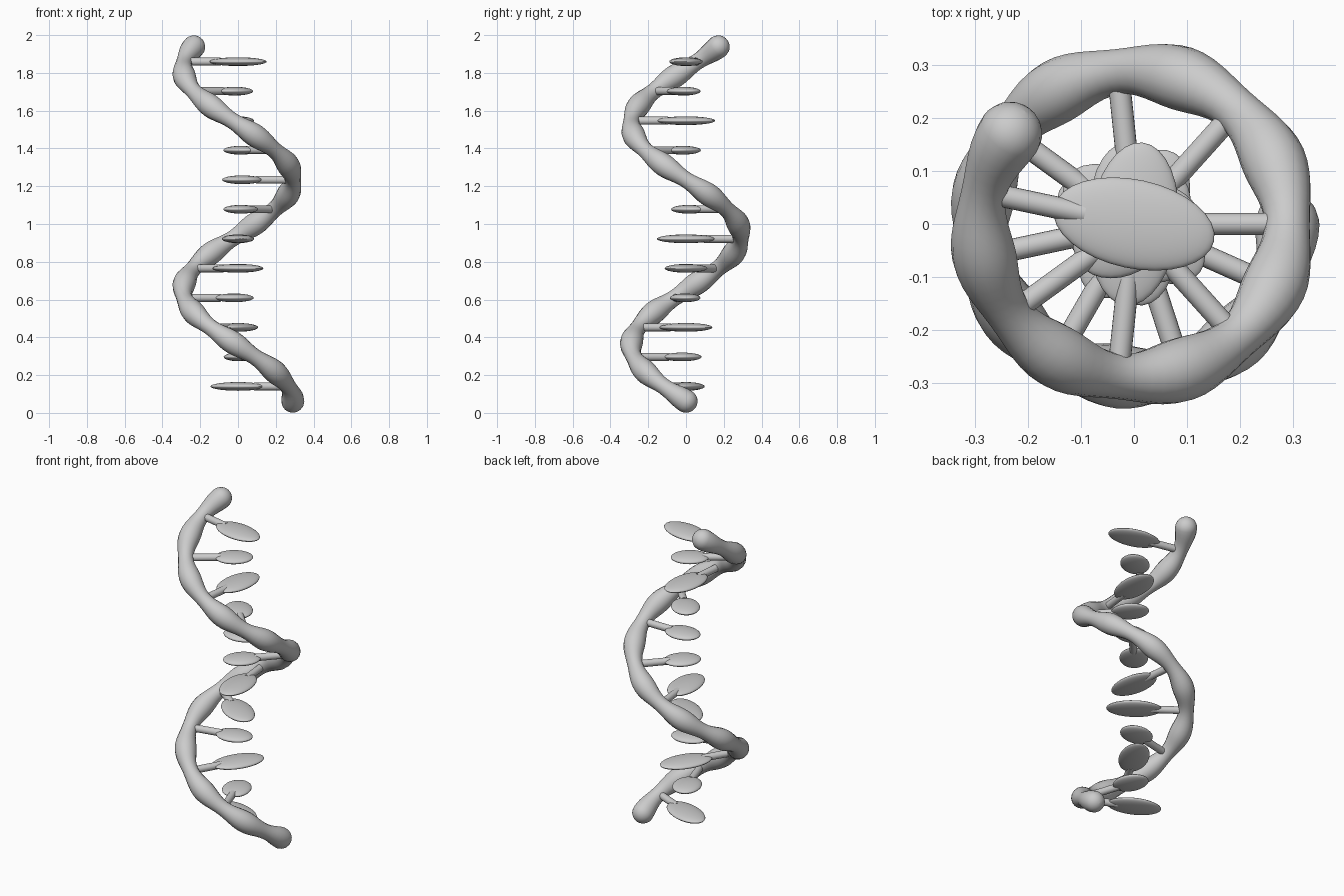
import bpy
from math import radians, cos, sin, pi, sqrt
from mathutils import Vector, Matrix

if "Cube" in bpy.data.objects:
    bpy.data.objects.remove(bpy.data.objects["Cube"])

STEP, COUNT = 48, 12          # degrees per unit, number of units
R, Z0, RISE = 0.29, 0.062, 0.1563
LONG = {0, 2, 4, 5, 9, 11}    # units carrying the long plate


def helix(t):
    a = radians(-STEP * t)
    return Vector((R * cos(a), R * sin(a), Z0 + RISE * t))


def smooth(obj):
    for p in obj.data.polygons:
        p.use_smooth = True


# Backbone: helical tube, thick between the rungs, thin at each rung, round ends
SUB = 12
pts = []
for i in range(COUNT * SUB + 1):
    t = i / SUB
    pts.append((helix(t), 0.052 + 0.009 * cos(2 * pi * t)))


def cap(end, inner):
    p, r = end
    d = (p - inner[0]).normalized()
    return [(p + d * r * sin(k * pi / 16), max(r * cos(k * pi / 16), 0.0005)) for k in range(1, 9)]


pts = cap(pts[0], pts[1])[::-1] + pts + cap(pts[-1], pts[-2])
curve = bpy.data.curves.new("backbone", 'CURVE')
curve.dimensions = '3D'
curve.bevel_depth = 1.0
curve.bevel_resolution = 6
curve.use_fill_caps = True
spline = curve.splines.new('POLY')
spline.points.add(len(pts) - 1)
for sp, (p, r) in zip(spline.points, pts):
    sp.co = (*p, 1)
    sp.radius = r
spline.use_smooth = True
backbone = bpy.data.objects.new("backbone", curve)
bpy.context.collection.objects.link(backbone)
bpy.context.view_layer.objects.active = backbone
backbone.select_set(True)
bpy.ops.object.convert(target='MESH')
smooth(bpy.context.object)

# Rungs: a radial peg and a flat oval plate for every unit
for i in range(COUNT):
    p = helix(i + 0.5)
    a = radians(-STEP * (i + 0.5))
    out = Vector((cos(a), sin(a), 0))
    axis = Vector((0, 0, p.z))
    inner, outer = 0.095, 0.28
    bpy.ops.mesh.primitive_cylinder_add(vertices=20, radius=0.021, depth=outer - inner)
    peg = bpy.context.object
    peg.name = f"peg_{i + 1}"
    peg.matrix_world = (Matrix.Translation(axis + out * (inner + outer) / 2)
                        @ Matrix.Rotation(a, 4, 'Z') @ Matrix.Rotation(pi / 2, 4, 'Y'))
    bpy.ops.object.shade_smooth_by_angle()

    half, width, shift = (0.155, 0.084, 0.0) if i in LONG else (0.106, 0.08, 0.022)
    bpy.ops.mesh.primitive_uv_sphere_add(segments=32, ring_count=16, radius=1)
    plate = bpy.context.object
    plate.name = f"base_plate_{i + 1}"
    plate.location = axis + out * shift
    plate.rotation_euler = (0, 0, a)
    plate.scale = (half, width, 0.023)
    smooth(plate)
